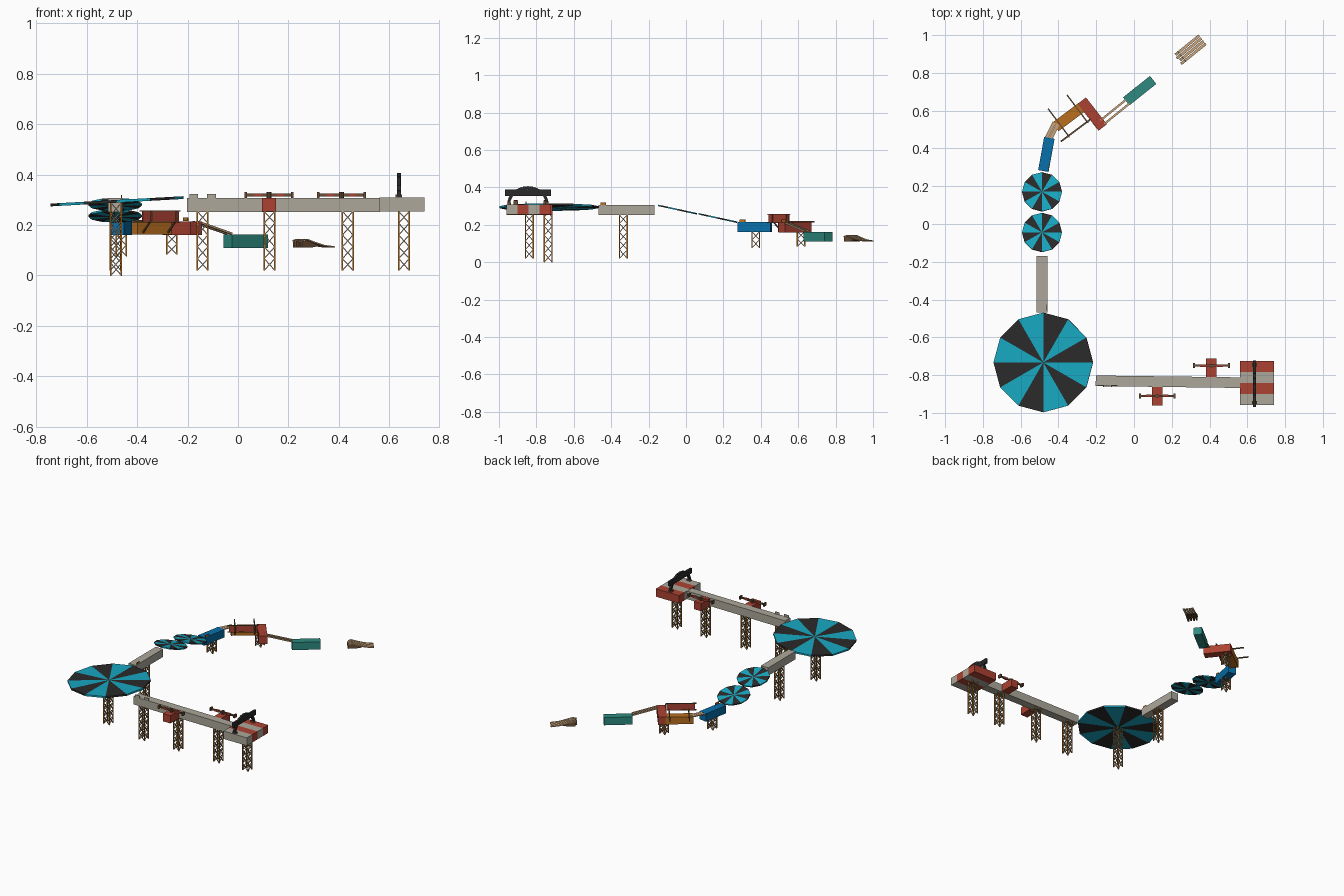
import bpy, bmesh, math
from mathutils import Vector, Matrix

if "Cube" in bpy.data.objects:
    bpy.data.objects.remove(bpy.data.objects["Cube"])


def make_mat(name, r, g, b):
    m = bpy.data.materials.new(name)
    m.diffuse_color = [(c / 255 / 12.92 if c < 11 else ((c / 255 + 0.055) / 1.055) ** 2.4) for c in (r, g, b)] + [1]
    m.use_nodes = True
    m.node_tree.nodes["Principled BSDF"].inputs["Base Color"].default_value = m.diffuse_color
    return m


GREY = make_mat("warm grey", 172, 167, 154)
RED = make_mat("brick red", 172, 66, 50)
TEAL = make_mat("teal", 24, 168, 194)
BLACK = make_mat("charcoal", 42, 42, 42)
BLUE = make_mat("blue", 8, 112, 170)
ORANGE = make_mat("orange brown", 184, 110, 30)
GREEN = make_mat("sea green", 46, 138, 128)
TAN = make_mat("tan wood", 200, 164, 124)
BROWN = make_mat("dark brown", 108, 78, 54)
STEEL = make_mat("brace taupe", 156, 140, 120)


def finish(name, bm, *mats):
    bmesh.ops.recalc_face_normals(bm, faces=bm.faces)
    me = bpy.data.meshes.new(name)
    bm.to_mesh(me)
    bm.free()
    ob = bpy.data.objects.new(name, me)
    for m in mats:
        me.materials.append(m)
    bpy.context.collection.objects.link(ob)
    return ob


def add_box(bm, mtx, mi=0):
    for v in bmesh.ops.create_cube(bm, size=1, matrix=mtx)['verts']:
        for f in v.link_faces:
            f.material_index = mi


def box(name, c, size, mat, ang=0):
    bm = bmesh.new()
    add_box(bm, Matrix.Translation(c) @ Matrix.Rotation(math.radians(ang), 4, 'Z') @ Matrix.Diagonal((*size, 1)))
    return finish(name, bm, mat)


def add_bar(bm, p, q, w, h=None, mi=0):
    p, q = Vector(p), Vector(q)
    d = q - p
    rot = d.to_track_quat('X', 'Z').to_matrix().to_4x4()
    add_box(bm, Matrix.Translation((p + q) / 2) @ rot @ Matrix.Diagonal((d.length, w, h or w, 1)), mi)


def bar(name, p, q, w, mat, h=None):
    bm = bmesh.new()
    add_bar(bm, p, q, w, h)
    return finish(name, bm, mat)


def tower(name, x, y, z0, z1, w=0.042):
    # lattice support: four corner posts with crossed braces on each side
    bm = bmesh.new()
    h = w / 2
    cs = [Vector((x + a, y + b, 0)) for a, b in ((-h, -h), (h, -h), (h, h), (-h, h))]
    up = lambda c, z: c + Vector((0, 0, z))
    n = max(2, round((z1 - z0) / 0.05))
    for i in range(4):
        a, b = cs[i], cs[(i + 1) % 4]
        add_bar(bm, up(a, z0), up(a, z1), 0.006)
        for k in range(n):
            l, t = z0 + (z1 - z0) * k / n, z0 + (z1 - z0) * (k + 1) / n
            add_bar(bm, up(a, l), up(b, t), 0.004, mi=1)
            add_bar(bm, up(b, l), up(a, t), 0.004, mi=1)
    finish(name, bm, ORANGE, STEEL)


def disc(name, c, r, rot, t=0.011):
    # twelve-sided wheel with alternating coloured wedges
    bm = bmesh.new()
    rings = []
    for z in (-t / 2, t / 2):
        ring = [bm.verts.new((r * math.cos(i * math.pi / 6), r * math.sin(i * math.pi / 6), z)) for i in range(12)]
        rings.append((bm.verts.new((0, 0, z)), ring))
    (cl, lo), (ch, hi) = rings
    for i in range(12):
        j = (i + 1) % 12
        for vs in ((cl, lo[i], lo[j]), (ch, hi[i], hi[j]), (lo[i], lo[j], hi[j], hi[i])):
            bm.faces.new(vs).material_index = (i + 1) % 2
    ob = finish(name, bm, TEAL, BLACK)
    ob.location = c
    ob.rotation_euler = [math.radians(a) for a in rot]


# start platform with four stripes
for i in range(4):
    box(f"start_platform_stripe_{i}", (0.65, -0.754 - 0.0587 * i, 0.282), (0.18, 0.0587, 0.055), GREY if i % 2 else RED)

# start arch and banner
bm = bmesh.new()
pts = [Vector((0.638, -0.845 - 0.103 * math.cos(math.pi * i / 12), 0.31 + 0.088 * math.sin(math.pi * i / 12)))
       for i in range(13)]
for a, b in zip(pts, pts[1:]):
    add_bar(bm, a, b, 0.016)
finish("start_arch", bm, BLACK)
box("start_banner", (0.638, -0.845, 0.372), (0.014, 0.245, 0.034), BLACK)
for s in (-1, 1):
    box(f"arch_foot_{s}", (0.638, -0.845 + s * 0.1, 0.314), (0.026, 0.018, 0.012), BROWN)

# long walkway
box("long_walkway", (0.18, -0.835, 0.28), (0.765, 0.056, 0.056), GREY, -0.75)
for i, x in enumerate((-0.175, -0.105)):
    box(f"walkway_bump_{i}", (x, -0.855, 0.315), (0.034, 0.005, 0.016), GREY)

# side spinners
for i, (x, y, yr) in enumerate(((0.41, -0.761, -0.75), (0.123, -0.912, -0.91))):
    box(f"spinner_block_{i}", (x, y, 0.28), (0.056, 0.097, 0.054), RED)
    bm = bmesh.new()
    bmesh.ops.create_cone(bm, cap_ends=True, segments=10, radius1=0.01, radius2=0.01, depth=0.024,
                          matrix=Matrix.Translation((x, yr, 0.319)))
    finish(f"spinner_hub_{i}", bm, BROWN)
    bar(f"spinner_arm_{i}", (x - 0.095, yr, 0.319), (x + 0.095, yr, 0.319), 0.01, BROWN)
    for s in (-1, 1):
        box(f"spinner_pad_{i}_{s}", (x + s * 0.045, yr, 0.319), (0.03, 0.014, 0.013), RED)
        box(f"spinner_end_{i}_{s}", (x + s * 0.092, yr, 0.319), (0.01, 0.026, 0.022), BROWN)

# spinning wheels
disc("large_wheel", (-0.48, -0.733, 0.294), 0.264, (0, -3.2, 0))
disc("small_wheel_upper", (-0.487, -0.045, 0.281), 0.106, (-12.3, 0, 0), 0.008)
disc("small_wheel_lower", (-0.487, 0.17, 0.236), 0.106, (-12.3, 0, 0), 0.008)

# short walkway between wheels
box("short_walkway", (-0.487, -0.319, 0.279), (0.057, 0.3, 0.055), GREY)
box("short_walkway_marker", (-0.462, -0.442, 0.312), (0.004, 0.03, 0.014), ORANGE)

# blue landing block
box("blue_block", (-0.464, 0.368, 0.188), (0.056, 0.178, 0.055), BLUE, -10.3)
box("blue_block_marker", (-0.45, 0.302, 0.222), (0.004, 0.03, 0.014), ORANGE, -10.3)

# planks from blue block to orange block
for i, s in enumerate((-1, 1)):
    dx, dy = s * 0.0095, -s * 0.005
    bar(f"link_plank_{i}", (-0.453 + dx, 0.452 + dy, 0.212), (-0.412 + dx, 0.533 + dy, 0.212), 0.019, TAN, 0.006)

# orange block with hanging wall panel and poles
u, v, up_z = Vector((0.8, 0.6, 0)), Vector((0.6, -0.8, 0)), Vector((0, 0, 1))
oc = Vector((-0.345, 0.567, 0.187))
box("orange_block", oc, (0.178, 0.056, 0.05), ORANGE, 36.9)
pc = Vector((-0.307, 0.497, 0.234))
box("wall_panel", pc, (0.18, 0.007, 0.042), RED, 36.9)
for n, s in (("bottom", -1), ("top", 1)):
    e = pc + up_z * s * 0.022
    bar(f"wall_{n}_rail", e - u * 0.1, e + u * 0.095, 0.009, BROWN, 0.005)
for i, s in enumerate((-0.062, 0.062)):
    m = oc + u * s + up_z * 0.029
    bar(f"wall_pole_{i}", m - v * 0.1, m + v * 0.085, 0.007, BROWN)
    bar(f"wall_strut_{i}", m + v * 0.08, m + v * 0.03 - up_z * 0.045, 0.006, BROWN)
    bar(f"wall_post_{i}", m + v * 0.084 + up_z * 0.038, m + v * 0.084, 0.007, BROWN)

# red corner block
box("red_block", (-0.221, 0.582, 0.187), (0.18, 0.056, 0.055), RED, -52)
box("red_block_marker", (-0.208, 0.522, 0.222), (0.03, 0.004, 0.014), ORANGE, -52)

# sloping rails to the green block
for i, (a, b) in enumerate((((-0.178, 0.548), (-0.045, 0.656)), ((-0.157, 0.53), (-0.026, 0.636)))):
    bar(f"slide_rail_{i}", (*a, 0.212), (*b, 0.166), 0.011, TAN, 0.008)

# green block
box("green_block", (0.03, 0.706, 0.136), (0.182, 0.054, 0.053), GREEN, 38.5)

# finish ramp: four curved planks, each on its own dark wedge
rot = Matrix.Translation((0.295, 0.922, 0)) @ Matrix.Rotation(math.radians(39), 4, 'Z')
for k in range(4):
    yc = -0.0285 + k * 0.0185
    off = 0.008 * (k % 2)
    prof = [(-0.082 + off, 0.137), (-0.055, 0.143), (-0.02, 0.132), (0.03, 0.119), (0.086, 0.113)]
    bm = bmesh.new()
    for (xa, za), (xb, zb) in zip(prof, prof[1:]):
        add_bar(bm, (xa, yc, za), (xb, yc, zb), 0.0145, 0.005)
    bm.transform(rot)
    finish(f"finish_plank_{k}", bm, TAN)
    bm = bmesh.new()
    tri = [(-0.08 + off, 0.111), (-0.08 + off, 0.134), (-0.055, 0.139), (-0.02, 0.128), (0.01, 0.117), (-0.03, 0.111)]
    f = bm.faces.new([bm.verts.new((x, yc - 0.0055, z)) for x, z in tri])
    ext = bmesh.ops.extrude_face_region(bm, geom=[f])['geom']
    bmesh.ops.translate(bm, verts=[g for g in ext if isinstance(g, bmesh.types.BMVert)], vec=(0, 0.011, 0))
    bm.transform(rot)
    finish(f"finish_wedge_{k}", bm, BROWN)

# lattice supports
for i, x in enumerate((-0.14, 0.125, 0.435, 0.658)):
    tower(f"walkway_support_{i}", x, -0.838, 0.02, 0.254)
tower("large_wheel_support", -0.483, -0.737, 0.0, 0.288)
tower("short_walkway_support", -0.485, -0.335, 0.02, 0.253)
tower("blue_block_support", -0.463, 0.373, 0.077, 0.162, 0.04)
tower("red_block_support", -0.262, 0.615, 0.084, 0.164, 0.04)
